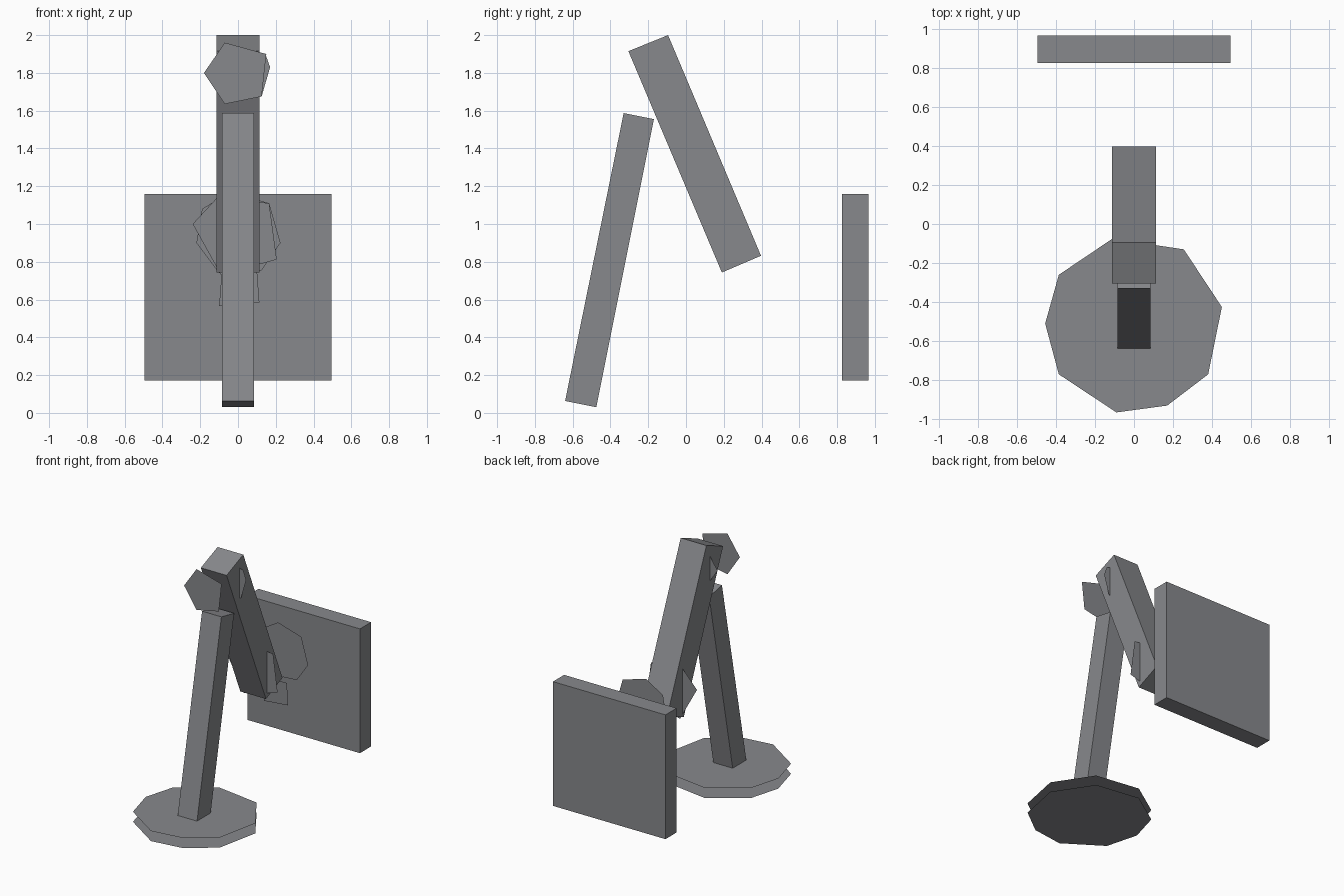
import bpy
from mathutils import Vector

if "Cube" in bpy.data.objects:
    bpy.data.objects.remove(bpy.data.objects["Cube"])

# Dark grey finish shared by every part
dark = bpy.data.materials.new("dark_grey")
dark.diffuse_color = (.245, .25, .265, 1)
dark.use_nodes = True
dark.node_tree.nodes["Principled BSDF"].inputs["Base Color"].default_value = dark.diffuse_color


def make(name, verts, faces):
    mesh = bpy.data.meshes.new(name)
    mesh.from_pydata(verts, [], faces)
    mesh.materials.append(dark)
    mesh.update()
    obj = bpy.data.objects.new(name, mesh)
    bpy.context.collection.objects.link(obj)
    return obj


def bar(name, half, profile):
    """Box from a clockwise (y, z) profile, extruded evenly about x = 0."""
    n = len(profile)
    verts = [(s * half, y, z) for s in (-1, 1) for y, z in profile]
    sides = [(i, n + i, n + (i + 1) % n, (i + 1) % n) for i in range(n)]
    ends = [tuple(range(n)), tuple(reversed(range(n, 2 * n)))]
    return make(name, verts, ends + sides)


def cap(name, points, normal):
    """Single flat polygon facing along the given normal."""
    obj = make(name, points, [tuple(range(len(points)))])
    if obj.data.polygons[0].normal.dot(Vector(normal)) < 0:
        obj.data.flip_normals()
    return obj


# Base: open pair of low-poly discs
base = [(.45, -.425), (.255, -.13), (-.11, -.075), (-.385, -.26), (-.455, -.51),
        (-.385, -.77), (-.09, -.965), (.17, -.93), (.38, -.77)]
cap("base_bottom", [(x, y, 0) for x, y in base], (0, 0, -1))
cap("base_top", [(x, y, .08) for x, y in base], (0, 0, 1))

# Arms and screen panel
bar("lower_arm", .085, [(-.64, .063), (-.33, 1.587), (-.17, 1.555), (-.475, .03)])
bar("upper_arm", .113, [(.19, .743), (-.305, 1.915), (-.095, 2.0), (.397, .832)])
bar("screen_panel", .495, [(.825, .172), (.825, 1.16), (.965, 1.16), (.965, .172)])

# Joint end caps: (name, y, facing, outline in x and z)
neck = [(-.1, .565), (-.085, .76), (.1, .76), (.113, .585)]
caps = [
    ("top_joint_front", -.42, -1,
     [(-.18, 1.8), (-.07, 1.96), (.15, 1.9), (.125, 1.675), (-.07, 1.635)]),
    ("top_joint_back", -.14, 1,
     [(-.18, 1.8), (-.07, 1.96), (.145, 1.9), (.17, 1.83), (.125, 1.675), (-.07, 1.635)]),
    ("lower_joint_front", .205, -1,
     [(-.24, 1.0), (-.11, 1.14), (.165, 1.11), (.205, .812), (-.09, .73)]),
    ("lower_joint_back", .56, 1,
     [(-.04, 1.17), (.165, 1.11), (.225, .9), (.125, .755), (-.1, .74),
      (-.22, .9), (-.19, 1.08)]),
    ("screen_neck_front", .47, -1, neck),
    ("screen_neck_back", .87, 1, neck),
]
for name, y, facing, outline in caps:
    cap(name, [(x, y, z) for x, z in outline], (0, facing, 0))
